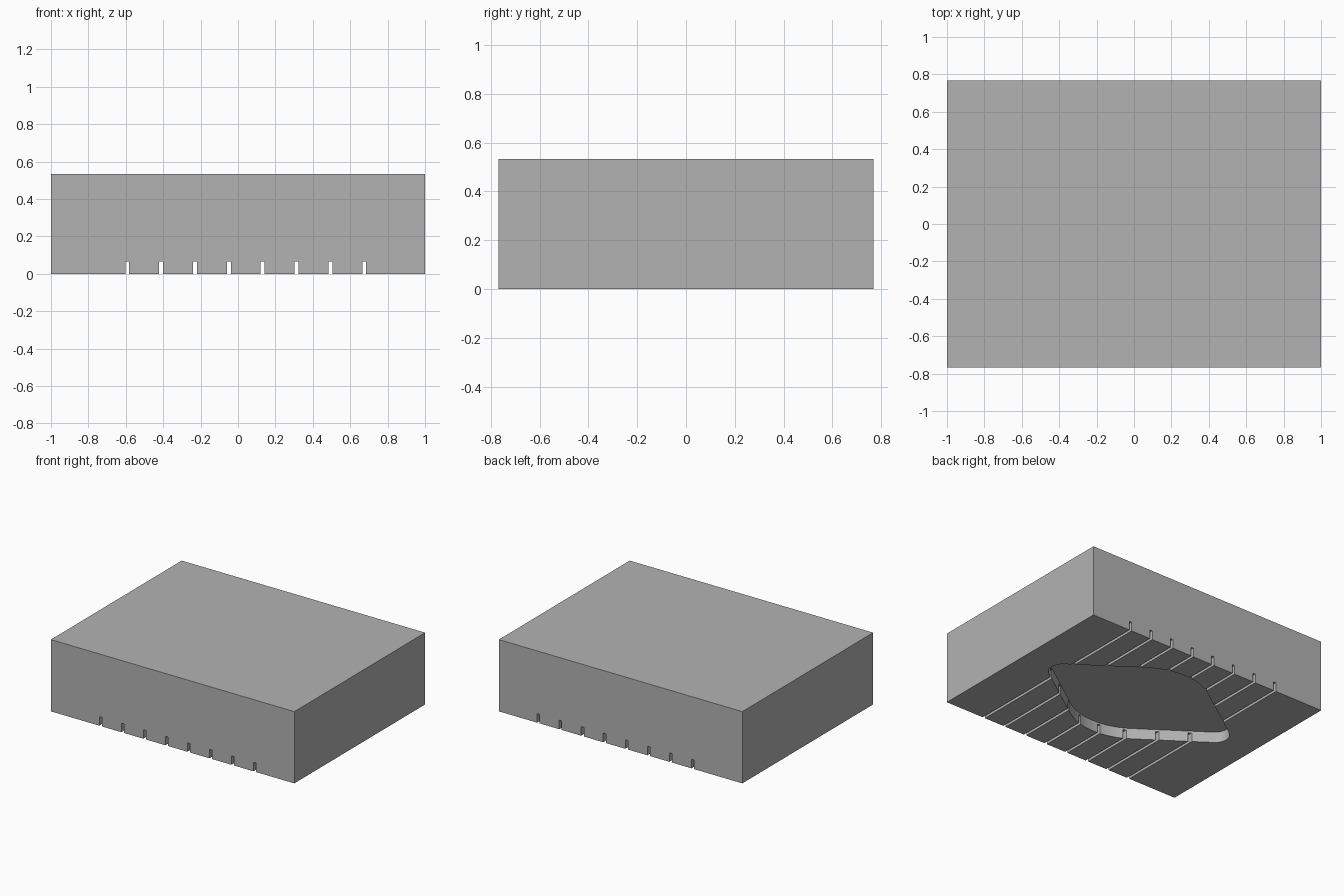
import bpy
import bmesh
import math

LENGTH, DEPTH, HEIGHT = 2.0, 1.535, 0.533

if "Cube" in bpy.data.objects:
    bpy.data.objects.remove(bpy.data.objects["Cube"], do_unlink=True)

grey = bpy.data.materials.new("plain grey")
grey.use_nodes = True
color = (0.45, 0.45, 0.45, 1)
grey.diffuse_color = color
grey.node_tree.nodes["Principled BSDF"].inputs["Base Color"].default_value = color


def add_mesh(name, bm):
    bmesh.ops.recalc_face_normals(bm, faces=bm.faces)
    mesh = bpy.data.meshes.new(name)
    bm.to_mesh(mesh)
    bm.free()
    obj = bpy.data.objects.new(name, mesh)
    bpy.context.collection.objects.link(obj)
    mesh.materials.append(grey)
    return obj


def add_box(name, center, size):
    bm = bmesh.new()
    bmesh.ops.create_cube(bm, size=1)
    bmesh.ops.scale(bm, vec=size, verts=bm.verts)
    bmesh.ops.translate(bm, vec=center, verts=bm.verts)
    return add_mesh(name, bm)


def add_prism(name, outline, bottom, top):
    bm = bmesh.new()
    face = bm.faces.new([bm.verts.new((x, y, bottom)) for x, y in outline])
    up = bmesh.ops.extrude_face_region(bm, geom=[face])["geom"]
    verts = [g for g in up if isinstance(g, bmesh.types.BMVert)]
    bmesh.ops.translate(bm, vec=(0, 0, top - bottom), verts=verts)
    return add_mesh(name, bm)


def rounded_rhombus(half_x, half_y, center_y, side_r, end_r, steps=16):
    # Four arcs, joined by the straight sides of the rhombus
    slope = math.atan2(half_y, half_x)
    side_c = half_x - side_r / math.sin(slope)
    end_c = half_y - end_r / math.cos(slope)
    points = []
    for k in range(4):
        direction = k * math.pi / 2
        if k % 2:
            c, r, spread = end_c, end_r, slope
        else:
            c, r, spread = side_c, side_r, math.pi / 2 - slope
        for i in range(steps + 1):
            a = direction + spread * (2 * i / steps - 1)
            points.append((c * math.cos(direction) + r * math.cos(a),
                           center_y + c * math.sin(direction) + r * math.sin(a)))
    return points


# Solid block
block = add_box("block", (0, 0, HEIGHT / 2), (LENGTH, DEPTH, HEIGHT))

# Cutters: the underside pocket and eight grooves running front to back
cutters = [add_prism("pocket_cutter",
                     rounded_rhombus(0.84, 0.587, 0.053, 0.1, 0.47), -0.1, 0.08)]
for i in range(8):
    x = -0.592 + i * 0.181
    cutters.append(add_box("groove_cutter", (x, 0, -0.017), (0.021, 2, 0.168)))

bpy.context.view_layer.objects.active = block
for cutter in cutters:
    cutter.hide_render = True
    mod = block.modifiers.new("cut", "BOOLEAN")
    mod.operation = "DIFFERENCE"
    mod.solver = "EXACT"
    mod.object = cutter
    bpy.ops.object.modifier_apply(modifier=mod.name)
    bpy.data.objects.remove(cutter, do_unlink=True)

# Smooth pocket wall, sharp edges elsewhere
bpy.ops.object.select_all(action="DESELECT")
block.select_set(True)
bpy.ops.object.shade_smooth_by_angle(angle=math.radians(30))
